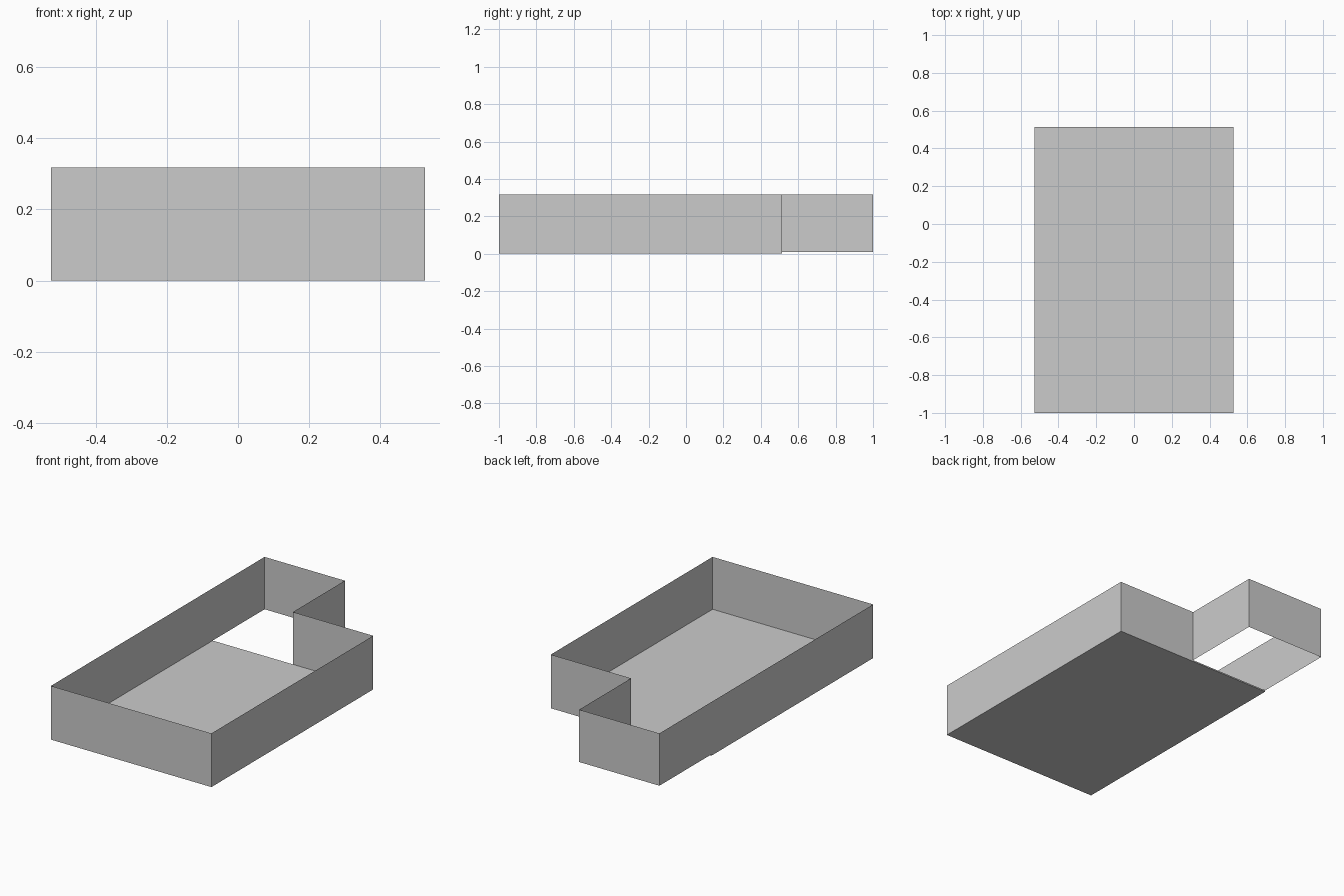
import bpy
import bmesh

if "Cube" in bpy.data.objects:
    bpy.data.objects.remove(bpy.data.objects["Cube"])

HALF_X = 0.526       # half width
FRONT, STEP, BACK = -1.0, 0.514, 1.0
FLOOR_TOP, WALL_TOP = 0.008, 0.318


def finish(name, bm):
    mesh = bpy.data.meshes.new(name)
    bm.to_mesh(mesh)
    bm.free()
    obj = bpy.data.objects.new(name, mesh)
    bpy.context.collection.objects.link(obj)
    return obj


def slab(name, x0, x1, y0, y1, z0, z1):
    bm = bmesh.new()
    bmesh.ops.create_cube(bm, size=1)
    bmesh.ops.scale(bm, vec=(x1 - x0, y1 - y0, z1 - z0), verts=bm.verts)
    bmesh.ops.translate(bm, vec=((x0 + x1) / 2, (y0 + y1) / 2, (z0 + z1) / 2), verts=bm.verts)
    return finish(name, bm)


# Thin floor, two panels meeting on the centre line
slab("floor_left", -HALF_X, 0, FRONT, STEP, 0, FLOOR_TOP)
slab("floor_right", 0, HALF_X, FRONT, STEP, 0, FLOOR_TOP)

# Single-sheet walls following the L-shaped outline
outline = [(-HALF_X, FRONT), (HALF_X, FRONT), (HALF_X, STEP),
           (0, STEP), (0, BACK), (-HALF_X, BACK)]
bm = bmesh.new()
ring = [bm.verts.new((x, y, FLOOR_TOP)) for x, y in outline]
edges = [bm.edges.new((a, b)) for a, b in zip(ring, ring[1:] + ring[:1])]
top = bmesh.ops.extrude_edge_only(bm, edges=edges)["geom"]
bmesh.ops.translate(bm, vec=(0, 0, WALL_TOP - FLOOR_TOP),
                    verts=[g for g in top if isinstance(g, bmesh.types.BMVert)])
bmesh.ops.recalc_face_normals(bm, faces=bm.faces)
finish("perimeter_walls", bm)
